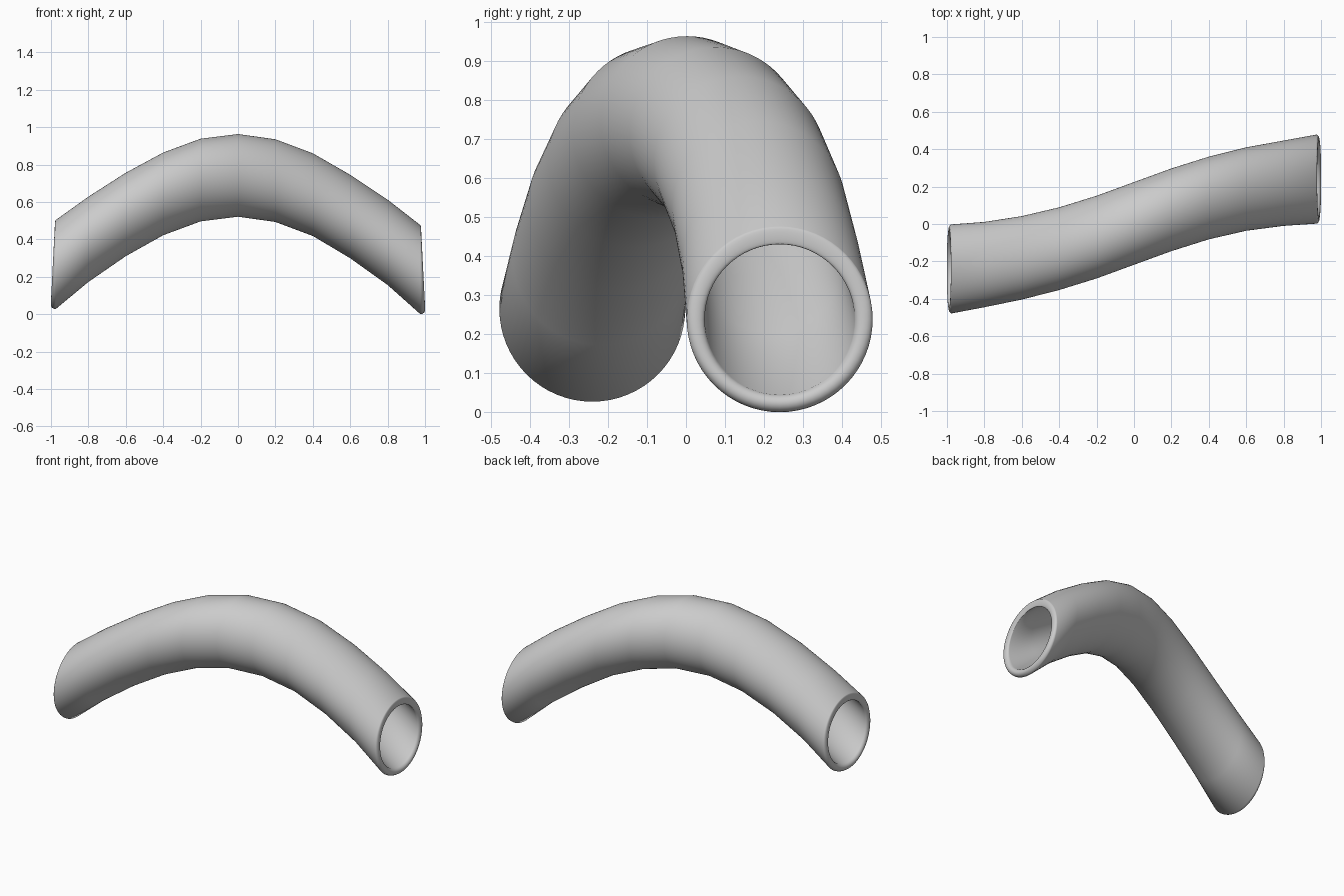
import bpy, bmesh, math

if "Cube" in bpy.data.objects:
    bpy.data.objects.remove(bpy.data.objects["Cube"])

SEG = 64
WALL = 0.046

# Centreline stations: x, y, z, outer radius (rings lie in vertical planes)
path = [
    (-0.975, -0.240, 0.265, 0.238), (-0.8, -0.217, 0.400, 0.228),
    (-0.6, -0.181, 0.533, 0.223), (-0.4, -0.132, 0.643, 0.221),
    (-0.2, -0.070, 0.717, 0.221), (0.0, 0.003, 0.742, 0.221),
    (0.2, 0.076, 0.714, 0.221), (0.4, 0.139, 0.639, 0.221),
    (0.6, 0.187, 0.522, 0.223), (0.8, 0.218, 0.384, 0.228),
    (0.975, 0.240, 0.238, 0.238),
]


def ring(bm, station, radius, bulge=0.0):
    """Circle of vertices; bulge pushes the rim outwards, more at the bottom."""
    x, y, z, _ = station
    side = 1 if x > 0 else -1
    out = []
    for i in range(SEG):
        a = 2 * math.pi * i / SEG
        push = side * bulge * (0.015 - 0.011 * math.sin(a))
        out.append(bm.verts.new((x + push, y + radius * math.cos(a),
                                 z + radius * math.sin(a))))
    return out


def rim(bm, station, angles):
    """Half-round lip between the outer and inner wall."""
    mid = station[3] - WALL / 2
    return [ring(bm, station, mid + WALL / 2 * math.cos(math.radians(t)),
                 math.sin(math.radians(t))) for t in angles]


bm = bmesh.new()
# Outer wall, right lip, inner wall, left lip, closed into one loop
loops = [ring(bm, s, s[3]) for s in path]
loops += rim(bm, path[-1], (22, 45, 67, 90, 113, 135, 158))
loops += [ring(bm, s, s[3] - WALL) for s in reversed(path)]
loops += rim(bm, path[0], (158, 135, 113, 90, 67, 45, 22))
for k, a in enumerate(loops):
    b = loops[(k + 1) % len(loops)]
    for i in range(SEG):
        j = (i + 1) % SEG
        bm.faces.new((a[i], a[j], b[j], b[i])).smooth = True
bmesh.ops.recalc_face_normals(bm, faces=bm.faces)

mesh = bpy.data.meshes.new("curved_pipe")
bm.to_mesh(mesh)
bm.free()
obj = bpy.data.objects.new("curved_pipe", mesh)
bpy.context.collection.objects.link(obj)
